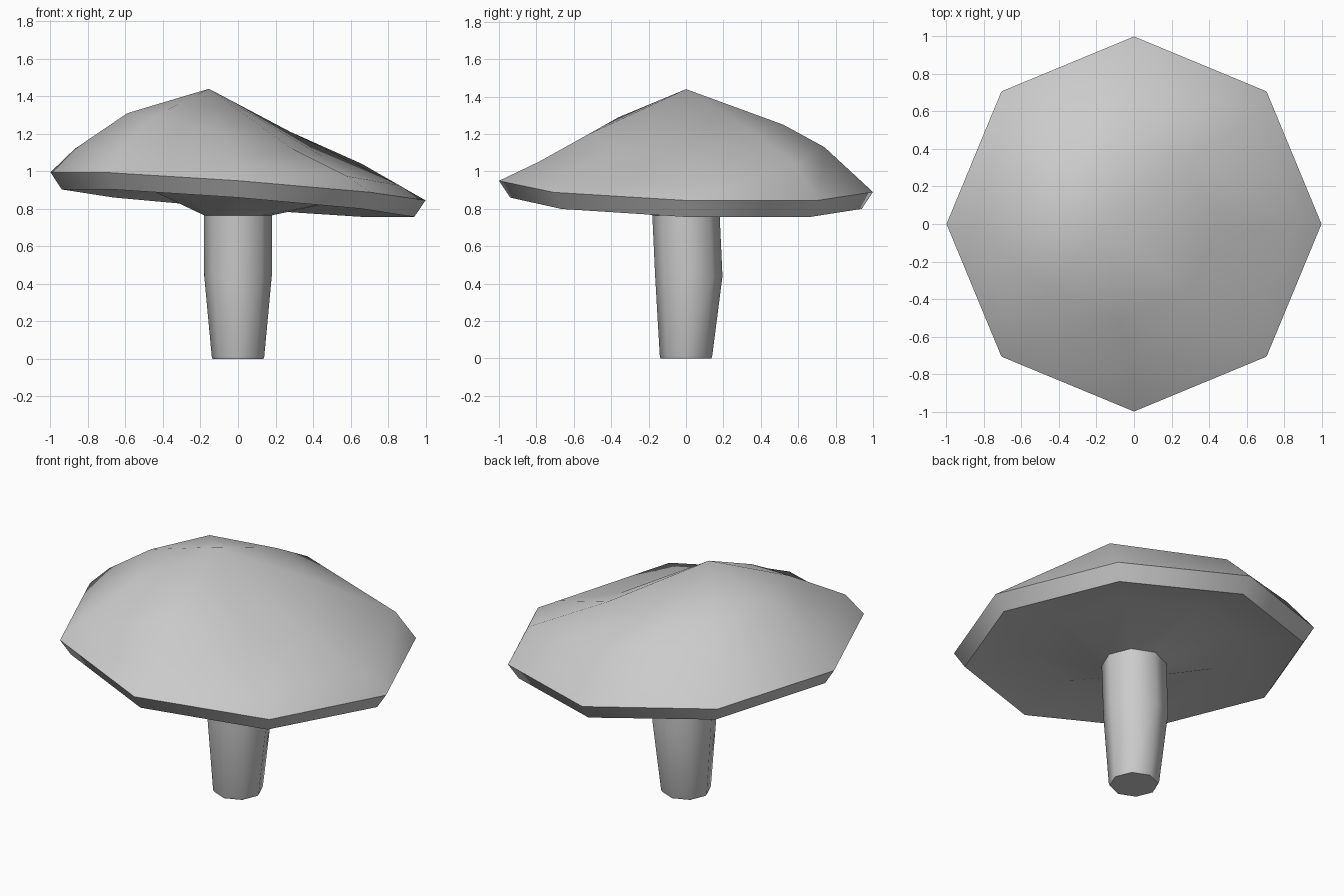
import bpy, bmesh, math

if "Cube" in bpy.data.objects:
    bpy.data.objects.remove(bpy.data.objects["Cube"])

N = 8


def ring(r, z, cx=0, cy=0, sx=0, sy=0):
    """Octagon whose height follows a tilted plane."""
    pts = []
    for i in range(N):
        a = 2 * math.pi * i / N
        x, y = r * math.cos(a), r * math.sin(a)
        pts.append((x + cx, y + cy, z + sx * x + sy * y))
    return pts


def loft(name, rings, angle, apex=None):
    """Skin a stack of octagons from bottom to top; close with a cap or a point."""
    bm = bmesh.new()
    loops = [[bm.verts.new(p) for p in r] for r in rings]
    for lo, hi in zip(loops, loops[1:]):
        for i in range(N):
            j = (i + 1) % N
            bm.faces.new((lo[i], lo[j], hi[j], hi[i]))
    bm.faces.new(list(reversed(loops[0])))
    if apex:
        tip = bm.verts.new(apex)
        for i in range(N):
            bm.faces.new((loops[-1][i], loops[-1][(i + 1) % N], tip))
    else:
        bm.faces.new(loops[-1])
    bmesh.ops.recalc_face_normals(bm, faces=bm.faces)
    me = bpy.data.meshes.new(name)
    bm.to_mesh(me)
    bm.free()
    ob = bpy.data.objects.new(name, me)
    bpy.context.collection.objects.link(ob)
    bpy.ops.object.select_all(action='DESELECT')
    ob.select_set(True)
    bpy.context.view_layer.objects.active = ob
    bpy.ops.object.shade_smooth_by_angle(angle=math.radians(angle))
    return ob


# Stem: slightly swollen in the middle
loft("mushroom_stem", [
    ring(0.135, 0), ring(0.14, 0.012),
    ring(0.18, 0.44, cy=0.015), ring(0.18, 0.765)], 50)

# Uneven upper rings of the cap, counter-clockwise from +x
shoulder = [(0.86, 0, 0.925), (0.66, 0.58, 1.04), (-0.05, 0.74, 1.13),
            (-0.62, 0.58, 1.14), (-0.87, 0, 1.12), (-0.62, -0.65, 1.11),
            (0, -0.79, 1.05), (0.58, -0.67, 0.975)]
crown = [(0.45, 0, 1.08), (0.28, 0.36, 1.21), (-0.10, 0.52, 1.25),
         (-0.43, 0.34, 1.31), (-0.59, 0, 1.31), (-0.45, -0.36, 1.29),
         (-0.08, -0.52, 1.20), (0.29, -0.36, 1.12)]

# Cap: recessed underside, tilted rim, lumpy dome
loft("mushroom_cap", [
    ring(0.18, 0.765),
    ring(0.57, 0.90, sx=-0.09, sy=-0.03),
    ring(0.94, 0.83, sx=-0.078, sy=-0.032),
    ring(1.0, 0.92, sx=-0.075, sy=-0.03),
    shoulder, crown], 50, apex=(-0.155, 0, 1.44))
